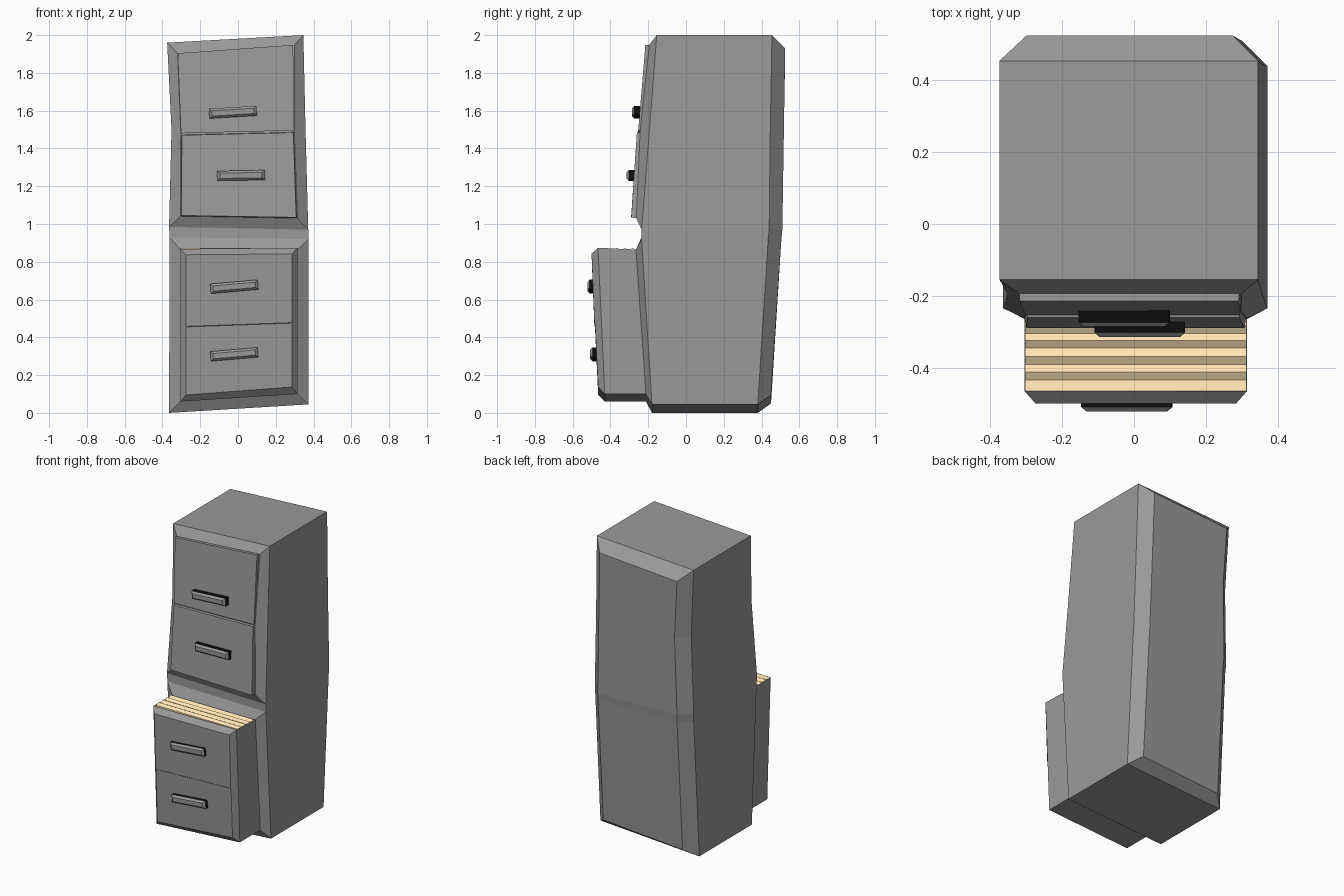
import bpy, bmesh
from math import radians, sin, cos

if "Cube" in bpy.data.objects:
    bpy.data.objects.remove(bpy.data.objects["Cube"])


def finish(name, faces, mats, slots=None):
    """Make an object from a list of polygons given as point tuples."""
    bm = bmesh.new()
    seen = {}
    for i, poly in enumerate(faces):
        vs = []
        for p in poly:
            key = tuple(round(c, 4) for c in p)
            if key not in seen:
                seen[key] = bm.verts.new(key)
            vs.append(seen[key])
        f = bm.faces.new(vs)
        if slots:
            f.material_index = slots[i]
    bmesh.ops.recalc_face_normals(bm, faces=bm.faces)
    me = bpy.data.meshes.new(name)
    bm.to_mesh(me)
    bm.free()
    for m in mats:
        me.materials.append(m)
    ob = bpy.data.objects.new(name, me)
    bpy.context.collection.objects.link(ob)
    return ob


def row(xl, xr, zl, zr, y):
    """Left and right end of one horizontal line across the front."""
    return (xl, y, zl), (xr, y, zr)


def strip(rows):
    """Quads between successive rows."""
    return [(a[0], a[1], b[1], b[0]) for a, b in zip(rows, rows[1:])]


def rim(outer, inner, top=True):
    """Band of faces joining an outer outline to an inner one."""
    out = [(outer[0][0], outer[0][1], inner[0][1], inner[0][0])]
    if top:
        out.append((outer[-1][0], outer[-1][1], inner[-1][1], inner[-1][0]))
    for s in (0, 1):
        out.append([r[s] for r in outer] + [r[s] for r in reversed(inner)])
    return out


def material(name, rgb):
    m = bpy.data.materials.new(name)
    m.diffuse_color = (*rgb, 1)
    m.use_nodes = True
    m.node_tree.nodes["Principled BSDF"].inputs["Base Color"].default_value = m.diffuse_color
    return m


grey = material("dark_grey", (0.32, 0.32, 0.32))
black = material("black", (0.004, 0.004, 0.004))
tan = material("tan", (1.0, 0.77, 0.45))

# Cabinet shell: xl, xr, zl, zr, front y, side-back y, back y, back z shift
levels = [
    (-.365, .372, .0, .045, -.18, .38, .45, .05),
    (-.362, .372, .93, .92, -.235, .435, .505, 0),
    (-.365, .372, .985, .97, -.235, .44, .51, 0),
    (-.352, .358, 1.5, 1.48, -.195, .446, .518, 0),
    (-.375, .346, 1.96, 2.0, -.155, .455, .525, -.07),
]
front = [row(*l[:4], l[4]) for l in levels]
side = [row(*l[:4], l[5]) for l in levels]
back = [row(l[0] + .075, l[1] - .07, l[2] + l[7], l[3] + l[7], l[6]) for l in levels]
shell = strip(back)
for s in (0, 1):
    for a, b in ((front, side), (side, back)):
        for i in range(4):
            shell.append((a[i][s], b[i][s], b[i + 1][s], a[i + 1][s]))
for i in (0, 4):
    for a, b in ((front, side), (side, back)):
        shell.append((a[i][0], a[i][1], b[i][1], b[i][0]))

# Two bevelled frames on the front with a valley between them
upper = [row(-.305, .315, 1.04, 1.03, -.263),
         row(-.303, .298, 1.475, 1.49, -.243),
         row(-.32, .30, 1.905, 1.95, -.194)]
lower = [row(-.305, .315, .06, .10, -.212), row(-.305, .315, .865, .865, -.265)]
shell += strip(front[1:3]) + rim(front[2:], upper) + strip(upper)
shell += rim(front[:2], lower) + strip(lower)
finish("cabinet_shell", shell, [grey])


def slab(name, base, face):
    finish(name, strip(base) + rim(base, face) + strip(face), [grey])


# Upper drawer fronts, the lower one slightly pulled out
slab("top_drawer",
     [row(-.302, .296, 1.48, 1.495, -.24), row(-.319, .292, 1.904, 1.948, -.19)],
     [row(-.302, .296, 1.48, 1.495, -.253), row(-.319, .292, 1.904, 1.948, -.215)])
slab("second_drawer",
     [row(-.305, .313, 1.04, 1.03, -.255), row(-.302, .297, 1.473, 1.487, -.235)],
     [row(-.30, .308, 1.045, 1.035, -.29), row(-.297, .293, 1.47, 1.484, -.26)])

# Lower pair of drawers, pulled out as one bevelled box
edge = [row(-.305, .315, .06, .10, -.43), row(-.305, .315, .868, .874, -.466)]
face = [row(-.275, .285, .095, .137, -.465),
        row(-.275, .285, .455, .475, -.482),
        row(-.275, .285, .458, .478, -.485),
        row(-.275, .285, .837, .842, -.5)]
finish("open_drawers", rim(lower, edge, top=False) + rim(edge, face) + strip(face), [grey])

# Folders filling the open drawers: a zigzag top with closed ends
ys = [-.466, -.435, -.413, -.391, -.369, -.345, -.325, -.305, -.283, -.262]
prof = [(y, .873 if i % 2 == 0 else .861) for i, y in enumerate(ys)]
prof[0] = (ys[0], .868)
loop = prof + [(ys[-1], .8), (-.46, .8)]
folders = []
for (ya, za), (yb, zb) in zip(loop, loop[1:] + loop[:1]):
    folders.append(((-.304, ya, za), (.314, ya, za), (.314, yb, zb), (-.304, yb, zb)))
for x in (-.304, .314):
    folders.append([(x, y, z) for y, z in loop])
finish("folders", folders, [tan])


# Handles: black sides with a grey bevelled front
def handle(name, x, z, y, tilt):
    def ring(w, h, dy):
        c, s = cos(radians(tilt)), sin(radians(tilt))
        return [(x + u * c - v * s, y + dy, z + u * s + v * c)
                for u, v in ((-w, -h), (w, -h), (w, h), (-w, h))]
    rings = [ring(.126, .026, .05), ring(.126, .026, .012), ring(.112, .014, 0)]
    faces, idx = [rings[0], rings[2]], [1, 0]
    for k in (0, 1):
        for i in range(4):
            j = (i + 1) % 4
            faces.append((rings[k][i], rings[k][j], rings[k + 1][j], rings[k + 1][i]))
            idx.append(1 - k)
    finish(name, faces, [grey, black], idx)


handle("handle_top", -.027, 1.592, -.286, 3.5)
handle("handle_second", .016, 1.257, -.315, 1)
handle("handle_third", -.02, .668, -.522, 5)
handle("handle_bottom", -.02, .31, -.508, 5)
